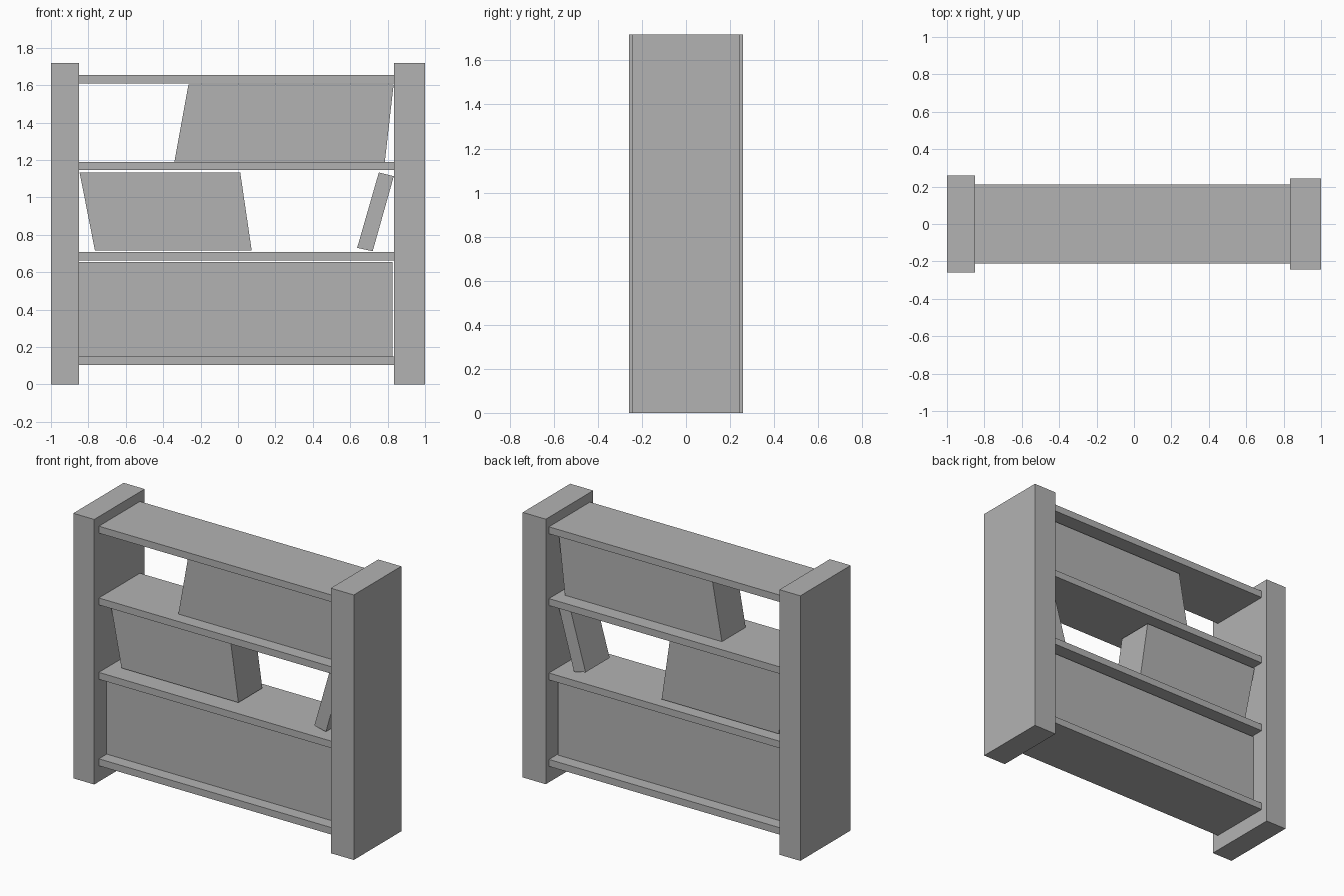
import bpy
import bmesh

cube = bpy.data.objects.get("Cube")
if cube:
    bpy.data.objects.remove(cube, do_unlink=True)

grey = bpy.data.materials.new("plain grey")
grey.use_nodes = True
colour = (0.45, 0.45, 0.45, 1)
grey.diffuse_color = colour
grey.node_tree.nodes["Principled BSDF"].inputs["Base Color"].default_value = colour


def prism(name, profile, front, back):
    """Extrude an (x, z) outline from y = front to y = back."""
    bm = bmesh.new()
    face = bm.faces.new([bm.verts.new((x, front, z)) for x, z in profile])
    extruded = bmesh.ops.extrude_face_region(bm, geom=[face])["geom"]
    moved = [v for v in extruded if isinstance(v, bmesh.types.BMVert)]
    bmesh.ops.translate(bm, verts=moved, vec=(0, back - front, 0))
    bmesh.ops.recalc_face_normals(bm, faces=bm.faces)
    mesh = bpy.data.meshes.new(name)
    bm.to_mesh(mesh)
    bm.free()
    mesh.materials.append(grey)
    obj = bpy.data.objects.new(name, mesh)
    bpy.context.collection.objects.link(obj)
    return obj


def box(name, x0, x1, z0, z1, depth):
    return prism(name, [(x0, z0), (x1, z0), (x1, z1), (x0, z1)], -depth / 2, depth / 2)


# Upright side panels, the right one slightly deeper
INNER_RIGHT, INNER_LEFT, HEIGHT = -0.85, 0.835, 1.717
box("right_side_panel", -1, INNER_RIGHT, 0, HEIGHT, 0.516)
box("left_side_panel", INNER_LEFT, 1, 0, HEIGHT, 0.486)

# Shelves between the panels
for name, bottom in (("bottom_shelf", 0.103), ("lower_shelf", 0.663),
                     ("upper_shelf", 1.145), ("top_shelf", 1.61)):
    box(name, INNER_RIGHT, INNER_LEFT, bottom, bottom + 0.045, 0.42)

# Full row of books on the bottom shelf
box("bottom_book_row", INNER_RIGHT, 0.825, 0.147, 0.655, 0.26)

# Slanted rows of books and one book leaning on the left panel
prism("middle_book_row",
      [(-0.765, 0.717), (0.073, 0.717), (0.012, 1.133), (-0.847, 1.133)], -0.1, 0.145)
prism("leaning_book",
      [(0.637, 0.73), (0.72, 0.712), (0.833, 1.113), (0.753, 1.133)], -0.128, 0.118)
prism("upper_book_row",
      [(-0.34, 1.19), (0.785, 1.19), (0.832, 1.603), (-0.265, 1.603)], -0.125, 0.118)
